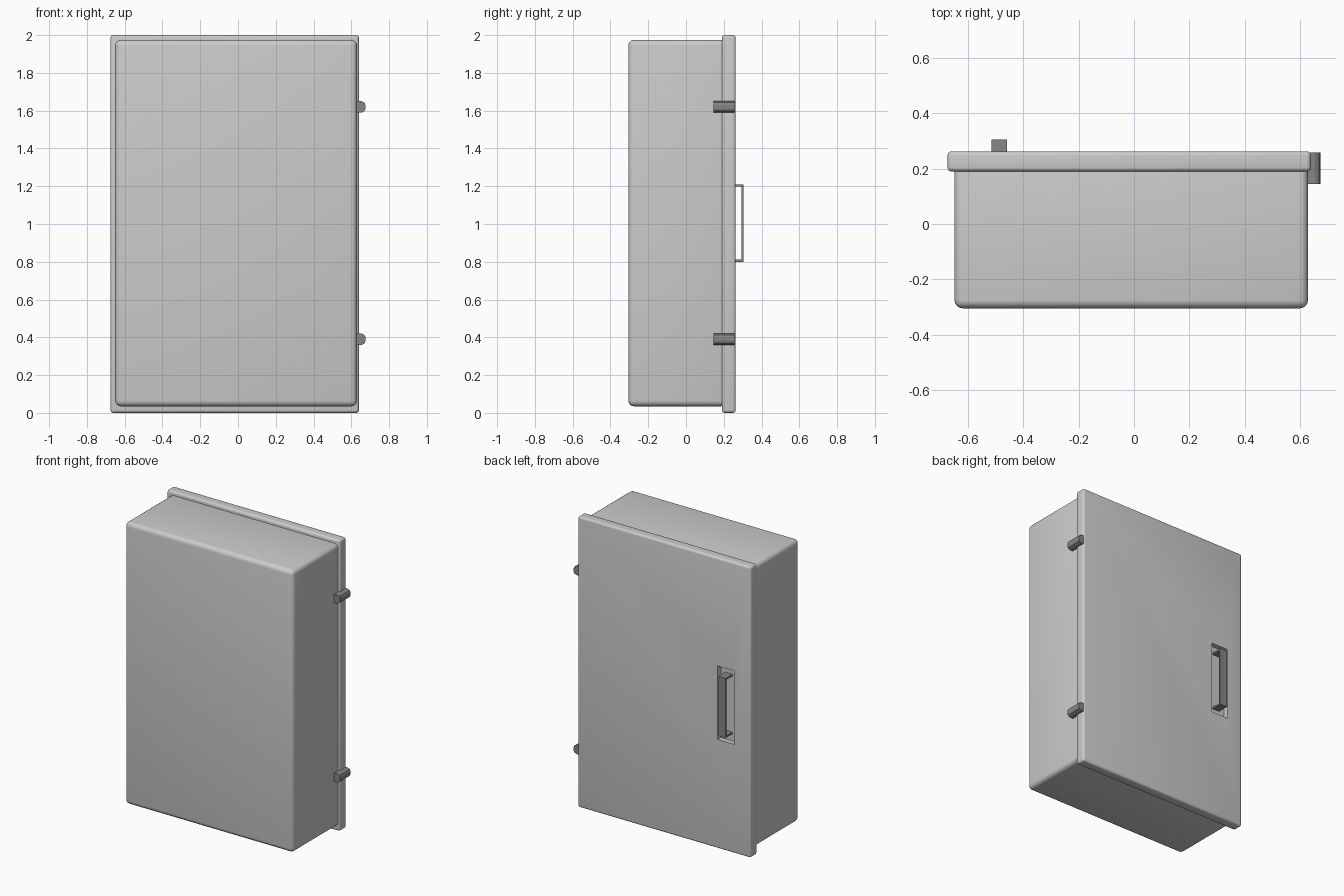
import bpy
import bmesh

if "Cube" in bpy.data.objects:
    bpy.data.objects.remove(bpy.data.objects["Cube"])

dark = bpy.data.materials.new("dark_grey")
dark.diffuse_color = (0.24, 0.24, 0.24, 1)
dark.use_nodes = True
dark.node_tree.nodes["Principled BSDF"].inputs["Base Color"].default_value = dark.diffuse_color


def box(name, x, y, z, bevel=0, segments=4):
    """Box given by its (min, max) range on each axis, with optional rounded edges."""
    bm = bmesh.new()
    bmesh.ops.create_cube(bm, size=1)
    for v in bm.verts:
        for i, (lo, hi) in enumerate((x, y, z)):
            v.co[i] = lo if v.co[i] < 0 else hi
    if bevel:
        bmesh.ops.bevel(bm, geom=bm.edges[:], offset=bevel, segments=segments,
                        profile=0.5, affect='EDGES')
    return finish(name, bm)


def prism(name, points, direction):
    """Extrude a closed profile of 3D points along a direction."""
    bm = bmesh.new()
    face = bm.faces.new([bm.verts.new(p) for p in points])
    ext = bmesh.ops.extrude_face_region(bm, geom=[face])
    moved = [g for g in ext["geom"] if isinstance(g, bmesh.types.BMVert)]
    bmesh.ops.translate(bm, verts=moved, vec=direction)
    bmesh.ops.recalc_face_normals(bm, faces=bm.faces[:])
    return finish(name, bm)


def finish(name, bm):
    mesh = bpy.data.meshes.new(name)
    bm.to_mesh(mesh)
    bm.free()
    obj = bpy.data.objects.new(name, mesh)
    bpy.context.collection.objects.link(obj)
    return obj


def activate(obj):
    bpy.ops.object.select_all(action='DESELECT')
    obj.select_set(True)
    bpy.context.view_layer.objects.active = obj


# Cabinet body and overlapping door
body = box("cabinet_body", (-0.65, 0.63), (-0.305, 0.215), (0.035, 1.975), 0.03)
door = box("door", (-0.675, 0.64), (0.19, 0.263), (0, 2), 0.015)

# Handle recess cut into the door
cutter = box("recess_cutter", (-0.555, -0.425), (0.228, 0.3), (0.75, 1.255))
cutter.hide_render = True
cut = door.modifiers.new("recess", 'BOOLEAN')
cut.operation = 'DIFFERENCE'
cut.solver = 'EXACT'
cut.object = cutter
activate(door)
bpy.ops.object.modifier_apply(modifier=cut.name)
bpy.data.objects.remove(cutter)

for part in (body, door):
    activate(part)
    bpy.ops.object.shade_smooth_by_angle(angle=0.7)

# Pull handle: flat strip bent into a bracket
x, y0, y1, z0, z1, t = -0.515, 0.226, 0.305, 0.8, 1.21, 0.012
handle = prism("pull_handle", [
    (x, y0, z0), (x, y1, z0), (x, y1, z1), (x, y0, z1),
    (x, y0, z1 - t), (x, y1 - t, z1 - t), (x, y1 - t, z0 + t), (x, y0, z0 + t),
], (0.055, 0, 0))
handle.data.materials.append(dark)

# Two hinges with chamfered outer edges
for label, z in (("lower", 0.39), ("upper", 1.62)):
    hinge = prism(label + "_hinge", [
        (0.61, 0.145, z - 0.03), (0.655, 0.145, z - 0.03),
        (0.67, 0.145, z - 0.022), (0.675, 0.145, z - 0.01),
        (0.675, 0.145, z + 0.01), (0.67, 0.145, z + 0.022),
        (0.655, 0.145, z + 0.03), (0.61, 0.145, z + 0.03),
    ], (0, 0.113, 0))
    hinge.data.materials.append(dark)
